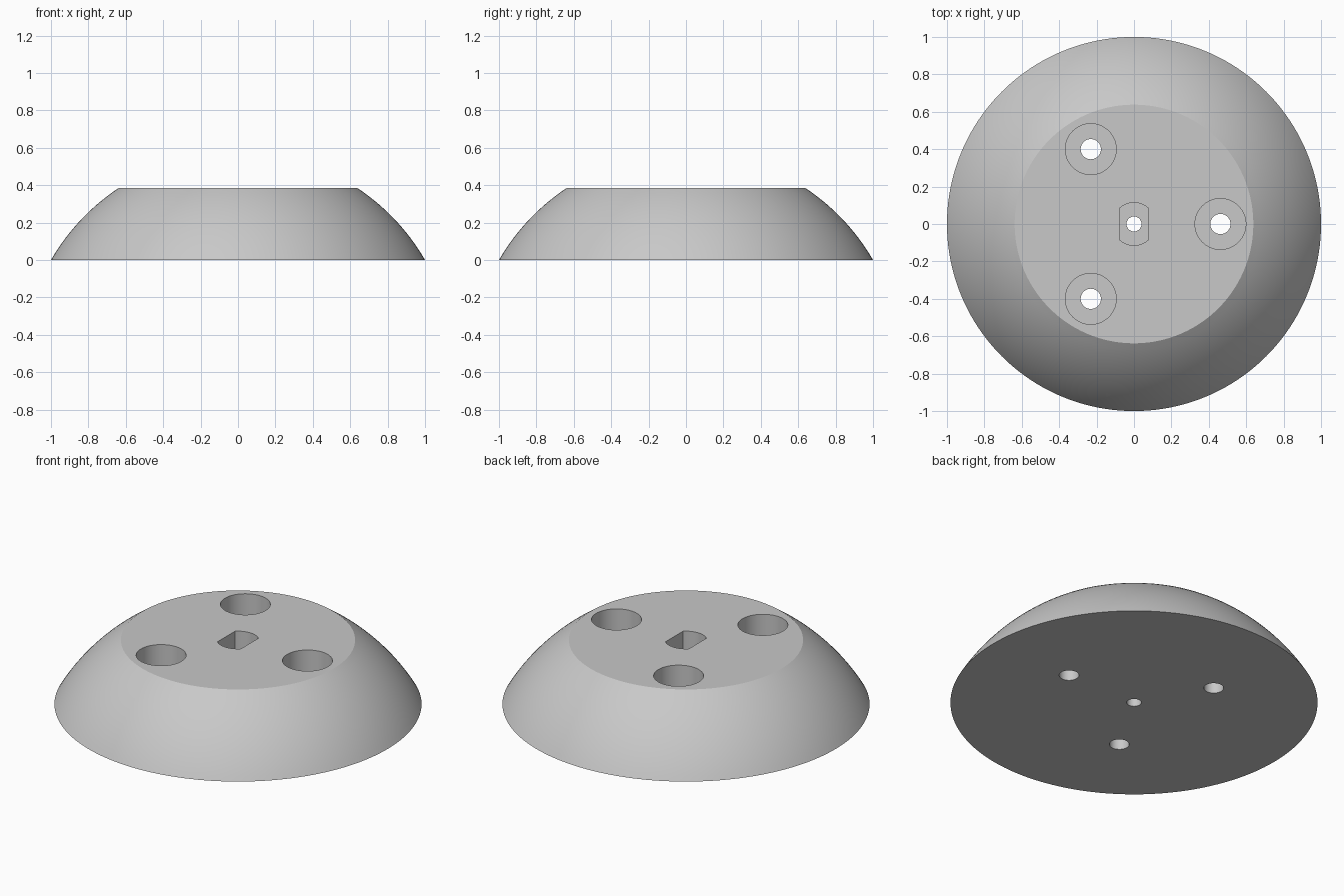
import bpy
import bmesh
from math import acos, cos, pi, radians, sin, sqrt
from mathutils import Vector

if "Cube" in bpy.data.objects:
    bpy.data.objects.remove(bpy.data.objects["Cube"])

BASE_R, TOP_R, HEIGHT = 1.0, 0.638, 0.385
FLOOR = 0.19          # level of the recess floors
RING = 0.462          # distance of the screw holes from the axis

grey = bpy.data.materials.new("plain_grey")
grey.use_nodes = True
colour = (0.58, 0.58, 0.58, 1)
grey.diffuse_color = colour
grey.node_tree.nodes["Principled BSDF"].inputs["Base Color"].default_value = colour


def finish(name, bm):
    bmesh.ops.remove_doubles(bm, verts=bm.verts, dist=1e-5)
    bmesh.ops.recalc_face_normals(bm, faces=bm.faces)
    mesh = bpy.data.meshes.new(name)
    bm.to_mesh(mesh)
    bm.free()
    mesh.materials.append(grey)
    obj = bpy.data.objects.new(name, mesh)
    bpy.context.collection.objects.link(obj)
    return obj


def lathe(name, profile, steps):
    """Closed solid turned round z from (radius, height) points."""
    bm = bmesh.new()
    verts = [bm.verts.new((r, 0, z)) for r, z in profile]
    edges = [bm.edges.new(pair) for pair in zip(verts, verts[1:])]
    bmesh.ops.spin(bm, geom=verts + edges, cent=(0, 0, 0), axis=(0, 0, 1),
                   angle=2 * pi, steps=steps)
    bmesh.ops.remove_doubles(bm, verts=bm.verts, dist=1e-5)
    bmesh.ops.holes_fill(bm, edges=[e for e in bm.edges if e.is_boundary], sides=0)
    return finish(name, bm)


def prism(name, outline, z0, z1):
    bm = bmesh.new()
    face = bm.faces.new([bm.verts.new((x, y, z0)) for x, y in outline])
    grown = bmesh.ops.extrude_face_region(bm, geom=[face], use_keep_orig=True)
    top = [v for v in grown["geom"] if isinstance(v, bmesh.types.BMVert)]
    bmesh.ops.translate(bm, verts=top, vec=Vector((0, 0, z1 - z0)))
    return finish(name, bm)


# Domed body: a slice of a sphere whose centre lies below the base
centre = (TOP_R**2 + HEIGHT**2 - BASE_R**2) / (2 * HEIGHT)
sphere_r = sqrt(BASE_R**2 + centre**2)
levels = [HEIGHT * i / 16 for i in range(17)]
body = lathe("domed_foot", [(sqrt(sphere_r**2 - (z - centre)**2), z) for z in levels], 160)

# Three counterbored screw holes
cutters = []
for i in range(3):
    hole = lathe("screw_hole_cutter",
                 [(0.054, -0.1), (0.054, FLOOR), (0.136, FLOOR), (0.136, 0.5)], 64)
    hole.location = (RING * cos(i * 2 * pi / 3), RING * sin(i * 2 * pi / 3), 0)
    cutters.append(hole)

# Central recess with two flat sides, and a small through hole
slot_r, flat_x = 0.114, 0.078
start = acos(flat_x / slot_r)
arc = [start + (pi - 2 * start) * i / 16 for i in range(17)]
outline = [(slot_r * cos(a), slot_r * sin(a)) for a in arc + [a + pi for a in arc]]
cutters.append(prism("flat_sided_recess_cutter", outline, FLOOR, 0.5))
cutters.append(lathe("centre_hole_cutter", [(0.04, -0.1), (0.04, 0.3)], 48))

# Cut, apply, and discard the cutters
for cutter in cutters:
    cutter.hide_render = True
    mod = body.modifiers.new(cutter.name, 'BOOLEAN')
    mod.operation, mod.solver, mod.object = 'DIFFERENCE', 'EXACT', cutter
bpy.context.view_layer.update()
cut_mesh = bpy.data.meshes.new_from_object(
    body.evaluated_get(bpy.context.evaluated_depsgraph_get()))
body.modifiers.clear()
body.data = cut_mesh
for cutter in cutters:
    bpy.data.objects.remove(cutter)

bpy.ops.object.select_all(action='DESELECT')
body.select_set(True)
bpy.context.view_layer.objects.active = body
bpy.ops.object.shade_smooth_by_angle(angle=radians(25))
